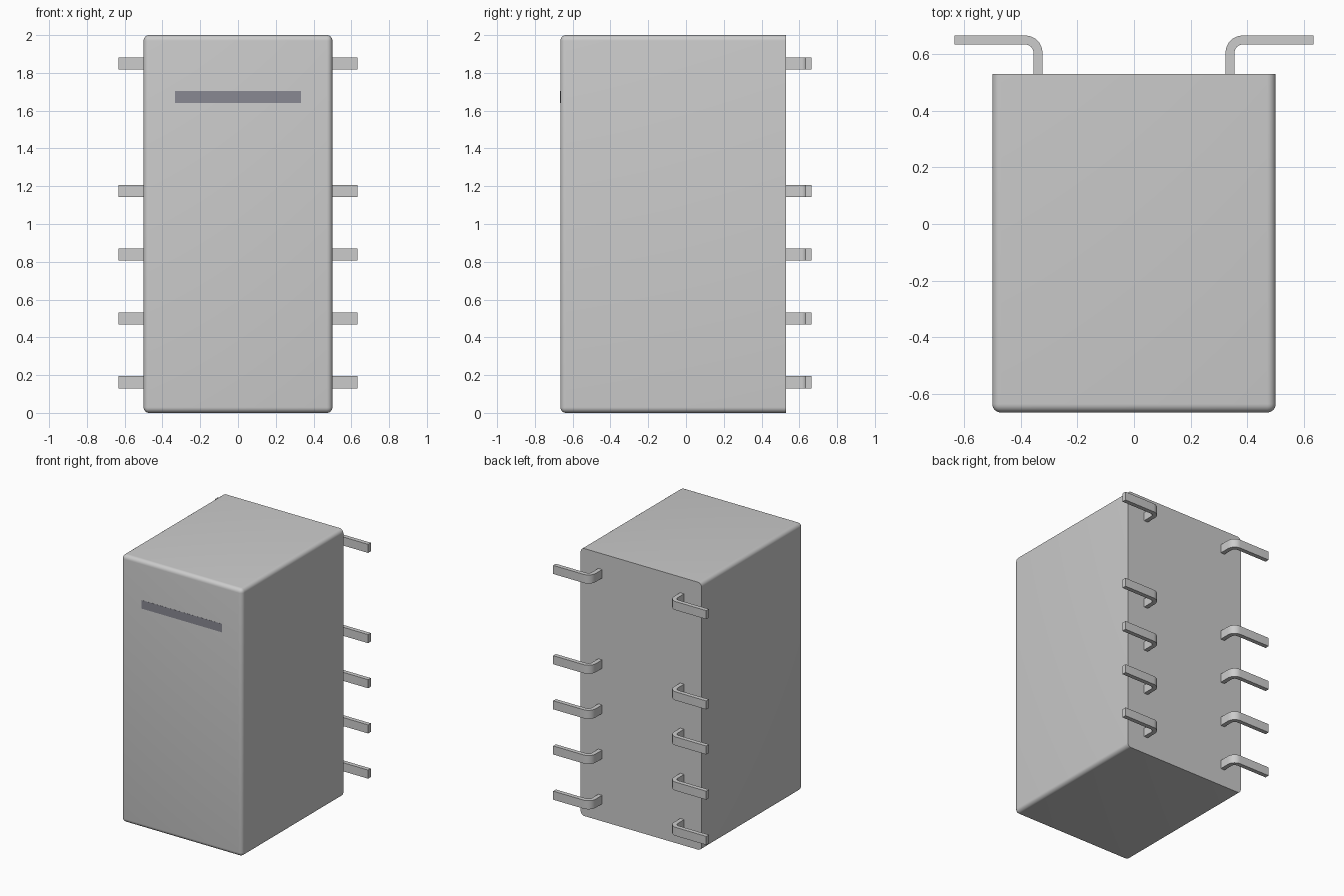
import bpy, bmesh, math

if "Cube" in bpy.data.objects:
    bpy.data.objects.remove(bpy.data.objects["Cube"])


def new_object(name, bm):
    bmesh.ops.recalc_face_normals(bm, faces=bm.faces[:])
    mesh = bpy.data.meshes.new(name)
    bm.to_mesh(mesh)
    bm.free()
    obj = bpy.data.objects.new(name, mesh)
    bpy.context.collection.objects.link(obj)
    return obj


def smooth(obj, angle):
    bpy.ops.object.select_all(action='DESELECT')
    obj.select_set(True)
    bpy.context.view_layer.objects.active = obj
    bpy.ops.object.shade_smooth_by_angle(angle=math.radians(angle))


def box(x0, x1, y0, y1, z0, z1):
    bm = bmesh.new()
    bmesh.ops.create_cube(bm, size=1)
    for v in bm.verts:
        v.co.x = x1 if v.co.x > 0 else x0
        v.co.y = y1 if v.co.y > 0 else y0
        v.co.z = z1 if v.co.z > 0 else z0
    return bm


FRONT, BACK, TIP = -0.665, 0.53, 0.665

# Housing: rounded everywhere except around the flat back
bm = box(-0.5, 0.5, FRONT, BACK, 0, 2)
edges = [e for e in bm.edges if min(v.co.y for v in e.verts) < BACK - 0.01]
bmesh.ops.bevel(bm, geom=edges, offset=0.03, segments=6, profile=0.5, affect='EDGES')
smooth(new_object("housing", bm), 30)

# Dark marking bar on the front
bar = new_object("marking_bar", box(-0.333, 0.333, FRONT - 0.001, FRONT + 0.01, 1.64, 1.703))
mat = bpy.data.materials.new("dark_grey")
mat.diffuse_color = (0.25, 0.25, 0.29, 1)
mat.use_nodes = True
mat.node_tree.nodes["Principled BSDF"].inputs["Base Color"].default_value = mat.diffuse_color
bar.data.materials.append(mat)


# Bent pin: outer and inner outline of an L, extruded in z
def pin(name, side, z):
    thick, inner, steps = 0.032, 0.028, 8
    outer = inner + thick
    cx, cy = 0.323 + outer, TIP - outer
    angles = [math.pi - i * math.pi / 2 / steps for i in range(steps + 1)]
    arc = lambda r: [(cx + r * math.cos(a), cy + r * math.sin(a)) for a in angles]
    outline = ([(cx - outer, BACK)] + arc(outer) + [(0.633, TIP), (0.633, TIP - thick)]
               + arc(inner)[::-1] + [(cx - inner, BACK)])
    bm = bmesh.new()
    face = bm.faces.new([bm.verts.new((side * x, y, z - 0.032)) for x, y in outline])
    ext = bmesh.ops.extrude_face_region(bm, geom=[face])
    bmesh.ops.translate(bm, vec=(0, 0, 0.064),
                        verts=[g for g in ext["geom"] if isinstance(g, bmesh.types.BMVert)])
    smooth(new_object(name, bm), 30)


# Two mirrored columns of five pins
for i, z in enumerate((0.162, 0.5, 0.838, 1.175, 1.85)):
    for side, label in ((-1, "left"), (1, "right")):
        pin(f"{label}_pin_{i + 1}", side, z)
